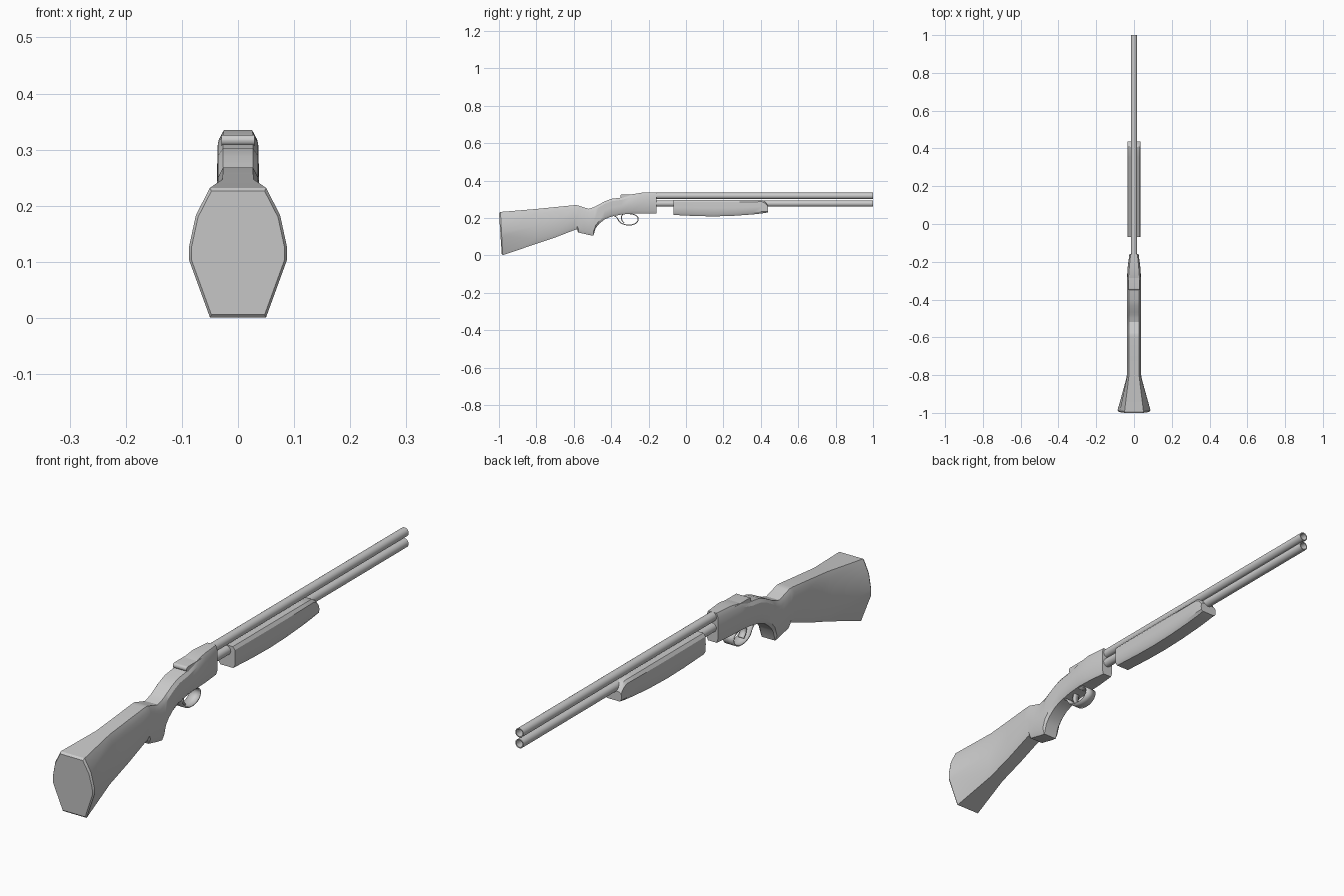
import bpy, bmesh, math

if "Cube" in bpy.data.objects:
    bpy.data.objects.remove(bpy.data.objects["Cube"])


def finish(name, bm, angle=32):
    bmesh.ops.recalc_face_normals(bm, faces=bm.faces[:])
    me = bpy.data.meshes.new(name)
    bm.to_mesh(me)
    bm.free()
    ob = bpy.data.objects.new(name, me)
    bpy.context.collection.objects.link(ob)
    bpy.ops.object.select_all(action='DESELECT')
    ob.select_set(True)
    bpy.context.view_layer.objects.active = ob
    bpy.ops.object.shade_smooth_by_angle(angle=math.radians(angle))
    return ob


# Cross-section: (half width, height fraction), slim body and flared butt
BODY = [(.028, 0), (.036, .14), (.037, .5), (.036, .86), (.027, 1)]
BUTT = [(.050, 0), (.087, .44), (.087, .55), (.075, .79), (.050, 1)]


def loft(name, stations, angle=32):
    """stations: y, top, bottom, flare, width scale, backward lean of the top"""
    bm = bmesh.new()
    rings = []
    for y, top, bot, t, s, lean in stations:
        half = []
        for (w0, f0), (w1, f1) in zip(BODY, BUTT):
            w, f = w0 + (w1 - w0) * t, f0 + (f1 - f0) * t
            half.append((w * s, y + lean * (1 - f), bot + (top - bot) * f))
        pts = half + [(-x, yy, z) for x, yy, z in reversed(half)]
        rings.append([bm.verts.new(p) for p in pts])
    n = len(rings[0])
    for a, b in zip(rings, rings[1:]):
        for i in range(n):
            j = (i + 1) % n
            bm.faces.new((a[i], a[j], b[j], b[i]))
    bm.faces.new(rings[0])
    bm.faces.new(rings[-1])
    return finish(name, bm, angle)


def tube(name, z, y0, y1, r, bore, sides=24):
    """Barrel: outer wall, muzzle lip and bore, turned about its axis"""
    bm = bmesh.new()
    rings = []
    for rad, y in ((r, y0), (r, y1), (bore, y1), (bore, y0)):
        rings.append([bm.verts.new((rad * math.cos(a), y, z + rad * math.sin(a)))
                      for a in (2 * math.pi * i / sides for i in range(sides))])
    for k in range(4):
        a, b = rings[k], rings[(k + 1) % 4]
        for i in range(sides):
            j = (i + 1) % sides
            bm.faces.new((a[i], a[j], b[j], b[i]))
    return finish(name, bm)


def ribbon(name, path, half, thick):
    """Flat strap following a smooth y-z path"""
    for _ in range(2):
        cut = [path[0]]
        for (a, b), (c, d) in zip(path, path[1:]):
            cut += [(.75 * a + .25 * c, .75 * b + .25 * d),
                    (.25 * a + .75 * c, .25 * b + .75 * d)]
        path = cut + [path[-1]]
    bm = bmesh.new()
    rows = [[bm.verts.new((x, y, z)) for x in (-half, half)] for y, z in path]
    for a, b in zip(rows, rows[1:]):
        bm.faces.new((a[0], a[1], b[1], b[0]))
    ob = finish(name, bm)
    mod = ob.modifiers.new("thickness", 'SOLIDIFY')
    mod.thickness = thick
    mod.offset = 0
    return ob


# Stock, grip and receiver in one flowing body
loft("stock_and_receiver", [
    (-1.000, .226, .006, 1, .95, .015),
    (-.992, .232, .001, 1, 1, .012),
    (-.81, .247, .058, .03, 1, 0),
    (-.70, .258, .095, 0, 1, 0),
    (-.60, .268, .134, 0, 1, 0),
    (-.583, .268, .139, 0, 1, 0),
    (-.576, .266, .122, 0, 1, 0),
    (-.545, .256, .115, 0, 1, 0),
    (-.52, .249, .109, 0, 1, 0),
    (-.495, .257, .105, 0, 1, 0),
    (-.483, .262, .145, 0, 1, 0),
    (-.465, .272, .168, 0, 1, 0),
    (-.435, .288, .192, 0, 1, 0),
    (-.40, .302, .207, 0, 1, 0),
    (-.345, .309, .218, 0, 1, 0),
    (-.29, .326, .223, 0, 1, 0),
    (-.235, .335, .223, 0, .93, 0),
    (-.158, .335, .223, 0, .66, 0),
])

# Opening lever: rounded pad overhanging the back of the receiver
bm = bmesh.new()
bmesh.ops.create_cube(bm, size=1)
for v in bm.verts:
    v.co = (v.co.x * .058, -.295 + v.co.y * .11, .317 + v.co.z * .019)
back = [e for e in bm.edges if all(v.co.y < -.3 for v in e.verts)
        and abs(e.verts[0].co.x - e.verts[1].co.x) > .01]
bmesh.ops.bevel(bm, geom=back, offset=.009, segments=4, affect='EDGES', profile=.5)
finish("opening_lever", bm)

# Over-and-under barrels
for part, z in (("upper_barrel", .318), ("lower_barrel", .277)):
    tube(part, z, -.17, 1.0, .0172, .0135)

# Fore-end grip
loft("fore_end", [
    (-.068, .297, .216, 0, .96, 0),
    (.05, .297, .210, 0, .96, 0),
    (.15, .297, .208, 0, .96, 0),
    (.25, .297, .211, 0, .96, 0),
    (.35, .297, .218, 0, .96, 0),
    (.405, .297, .224, 0, .96, 0),
    (.425, .285, .227, 0, .96, 0),
    (.438, .266, .230, 0, .95, 0),
])

# Trigger guard and trigger
ribbon("trigger_guard", [(-.39, .214), (-.37, .205), (-.355, .176), (-.325, .162),
                         (-.285, .162), (-.258, .178), (-.254, .203),
                         (-.275, .218), (-.30, .222)], .022, .005)
ribbon("trigger", [(-.338, .222), (-.346, .205), (-.344, .188), (-.33, .172)], .012, .005)
